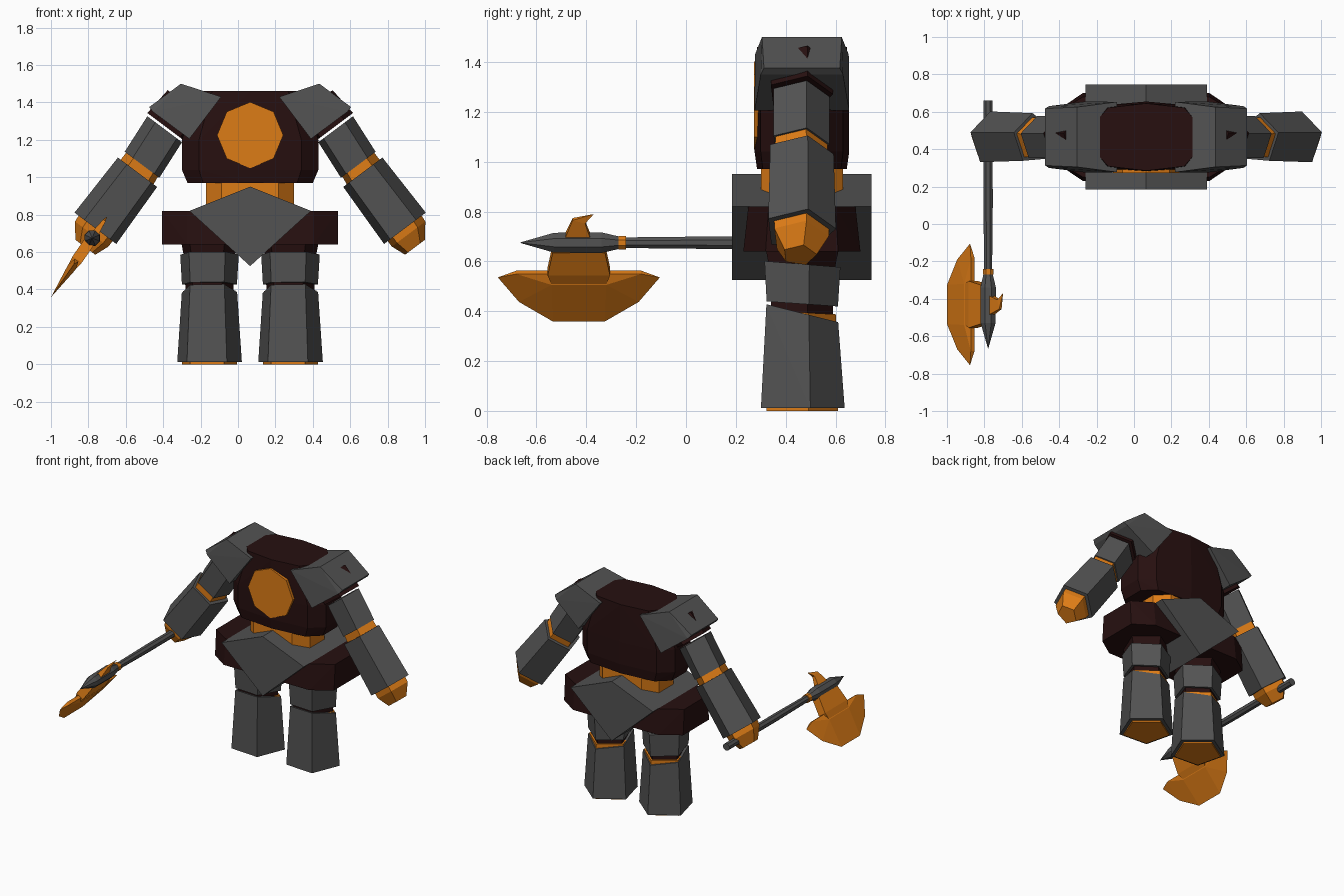
import bpy, bmesh
from math import cos, sin, radians, pi
from mathutils import Vector

if "Cube" in bpy.data.objects:
    bpy.data.objects.remove(bpy.data.objects["Cube"])

CX, CY = 0.065, 0.455   # body centre


def material(name, rgb):
    m = bpy.data.materials.new(name)
    m.use_nodes = True
    m.diffuse_color = (*rgb, 1)
    m.node_tree.nodes["Principled BSDF"].inputs["Base Color"].default_value = (*rgb, 1)
    return m


GREY = material("grey steel", (0.085, 0.085, 0.085))
DARK = material("dark maroon", (0.02, 0.005, 0.005))
ORANGE = material("orange", (0.72, 0.2, 0.008))


def hull(name, points, mat):
    """Faceted solid wrapped around a few points."""
    bm = bmesh.new()
    for p in points:
        bm.verts.new(p)
    bmesh.ops.convex_hull(bm, input=bm.verts[:])
    bmesh.ops.delete(bm, geom=[v for v in bm.verts if not v.link_faces], context='VERTS')
    bmesh.ops.dissolve_limit(bm, angle_limit=0.01, verts=bm.verts[:], edges=bm.edges[:])
    bmesh.ops.recalc_face_normals(bm, faces=bm.faces[:])
    me = bpy.data.meshes.new(name)
    bm.to_mesh(me)
    bm.free()
    me.materials.append(mat)
    ob = bpy.data.objects.new(name, me)
    bpy.context.scene.collection.objects.link(ob)
    return ob


def ring(centre, out, side, r, n=5, start=-58):
    angles = [radians(start + 360 * k / n) for k in range(n)]
    return [Vector(centre) + r * (cos(a) * out + sin(a) * side) for a in angles]


X, Y, Z = Vector((1, 0, 0)), Vector((0, 1, 0)), Vector((0, 0, 1))


def block(name, levels, corners, mat, cy=CY):
    """Stack of outlines; each level is (z, half width, half depth)."""
    hull(name, [(CX + sx * u * w, cy + sy * v * d, z) for z, w, d in levels
                for u, v in corners for sx in (-1, 1) for sy in (-1, 1)], mat)


# Torso, waist and hips
block("torso", [(0.97, 0.335, 0.18), (1.04, 0.365, 0.19), (1.2, 0.365, 0.19), (1.46, 0.27, 0.18)],
      [(0, 1), (0.75, 0.87), (1, 0.45)], DARK, 0.465)
block("waist", [(0.78, 0.235, 0.165), (1.0, 0.235, 0.165)], [(0.65, 1), (1, 0.5)], ORANGE, 0.465)
block("hip_belt", [(0.64, 0.47, 0.235), (0.82, 0.47, 0.215)], [(0.72, 1), (1, 0.62)], DARK, 0.465)
hull("hip_guard", [(CX + x, y, z) for y in (0.185, 0.745)
                   for x, z in ((0, 0.95), (0.325, 0.82), (0, 0.525), (-0.325, 0.82))], GREY)
hull("chest_disc", [p for y in (0.272, 0.31)
                    for p in ring((CX, y, 1.225), X, Z, 0.177, 8, 0)], ORANGE)

# Arms, mirrored about the body centre
for s, label in ((1, "left"), (-1, "right")):
    along = Vector((0.6 * s, 0, -0.8))
    out = Vector((0.8 * s, 0, 0.6))

    def limb(name, mat, *sections):
        pts = []
        for x, z, r in sections:
            pts += ring((CX + s * x, CY, z), out, Y, r)
        hull(f"{label}_{name}", pts, mat)

    limb("shoulder_joint", DARK, (0.34, 1.39, 0.13), (0.445, 1.265, 0.135))
    limb("upper_arm", GREY, (0.455, 1.255, 0.122), (0.576, 1.065, 0.122))
    limb("elbow", ORANGE, (0.56, 1.09, 0.11), (0.62, 1.0, 0.118))
    limb("forearm", GREY, (0.6, 1.025, 0.138), (0.825, 0.725, 0.147))
    limb("hand", ORANGE, (0.81, 0.745, 0.12), (0.845, 0.695, 0.118), (0.88, 0.625, 0.07))

    # Shoulder guard: ridge, outer edge, inner corner, lower corner
    hull(f"{label}_shoulder_guard",
         [(CX + s * x, 0.465 + k * d, z) for k in (-1, 1)
          for x, z, d in ((0.37, 1.5, 0.16), (0.54, 1.375, 0.152), (0.52, 1.35, 0.165),
                          (0.155, 1.43, 0.188), (0.325, 1.205, 0.19))], GREY)

# Legs: both share the same turned five-sided section
for cx, label in ((-0.156, "right"), (0.277, "left")):
    def leg(name, mat, *sections):
        pts = []
        for z, r, tilt in sections:
            pts += [p + Z * tilt * (p.y - CY) for p in ring((cx, CY, z), X, Y, r)]
        hull(f"{label}_{name}", pts, mat)

    leg("hip_joint", DARK, (0.56, 0.14, 0), (0.68, 0.165, 0))
    leg("thigh", GREY, (0.43, 0.155, -0.07), (0.59, 0.165, -0.08))
    leg("knee", DARK, (0.37, 0.135, 0), (0.46, 0.135, 0))
    leg("knee_band", ORANGE, (0.34, 0.148, 0), (0.395, 0.148, -0.05))
    leg("boot", GREY, (0.012, 0.182, 0), (0.395, 0.156, -0.25))
    leg("sole", ORANGE, (0, 0.155, 0), (0.03, 0.155, 0))

# Axe, held out in front of the right hand
AX, AZ = -0.78, 0.675


def shaft(name, mat, *sections):
    pts = []
    for y, r in sections:
        pts += ring((AX, y, AZ), X, Z, r, 8, 22.5)
    hull(name, pts, mat)


shaft("axe_handle", GREY, (0.66, 0.026), (0.1, 0.027), (-0.25, 0.023))
shaft("axe_collar", ORANGE, (-0.24, 0.03), (-0.27, 0.03))
shaft("axe_spike", GREY, (-0.265, 0.026), (-0.34, 0.045), (-0.53, 0.043), (-0.665, 0.001))

down = Vector((-0.57, 0, -0.82))
across = Vector((0.82, 0, -0.57))


def axe_part(name, outline, mirrored=True):
    """Outline of (y, distance from shaft, half thickness)."""
    sides = (-1, 1) if mirrored else (1,)
    hull(name, [Vector((AX, -0.43 + k * y, AZ)) + down * d + across * (t * e)
                for y, d, t in outline for k in sides for e in (-1, 1)], ORANGE)


axe_part("axe_neck", [(0.105, 0.03, 0.03), (0.1, 0.08, 0.022), (0.125, 0.14, 0.03), (0.11, 0.19, 0.022)])
axe_part("axe_blade", [(0.325, 0.17, 0), (0.25, 0.145, 0.012), (0.11, 0.19, 0.024),
                       (0.24, 0.29, 0), (0.105, 0.385, 0)])
axe_part("axe_hook_base", [(-0.06, -0.02, 0.02), (0.05, -0.02, 0.02),
                           (-0.025, -0.115, 0.008), (0.025, -0.1, 0.01)], False)
axe_part("axe_hook_tip", [(-0.025, -0.115, 0.008), (0.025, -0.1, 0.01), (0.06, -0.14, 0)], False)
